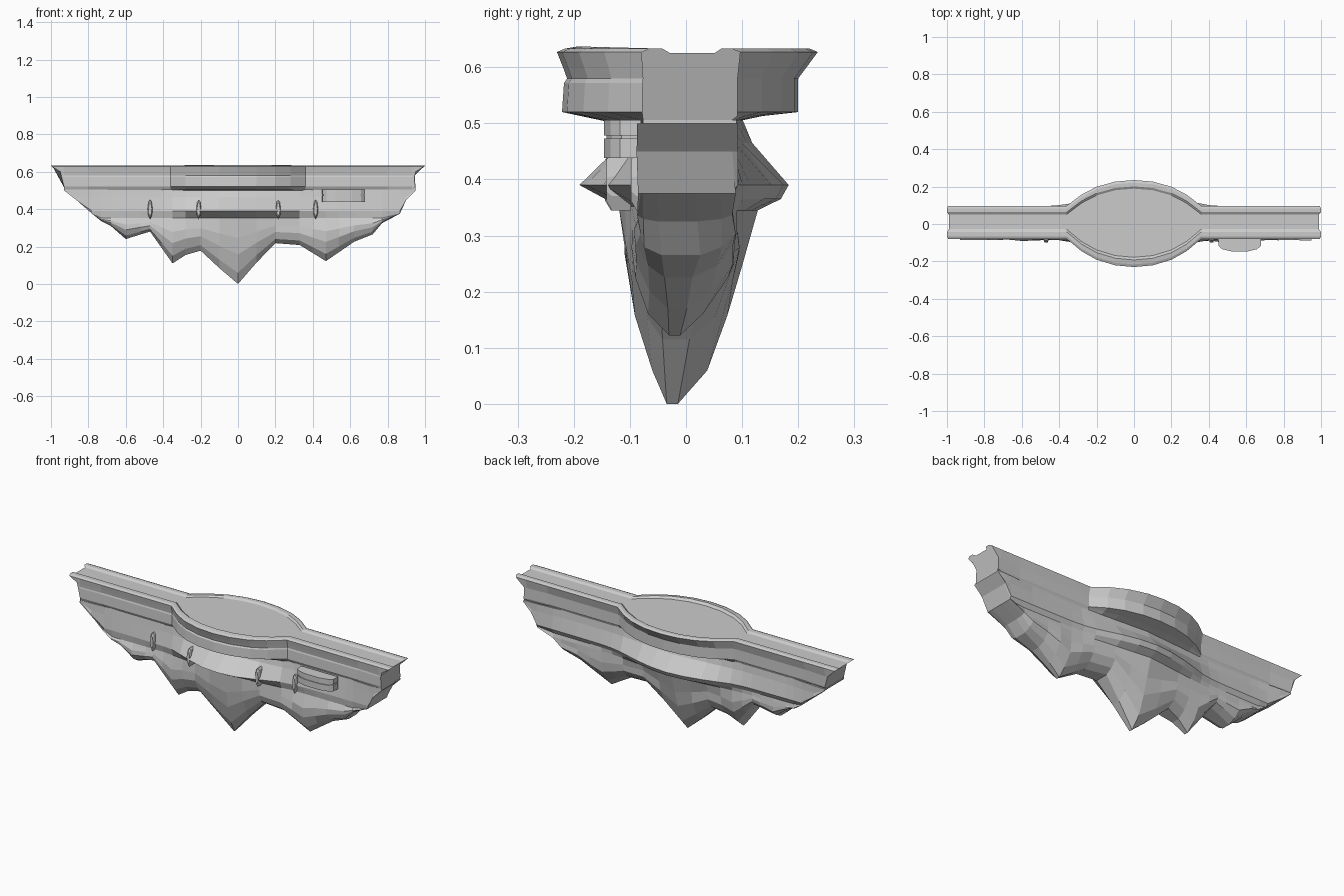
import bpy, bmesh, math, random

if "Cube" in bpy.data.objects:
    bpy.data.objects.remove(bpy.data.objects["Cube"])

random.seed(4)


def interp(table, v):
    """Piecewise linear lookup in a list of (key, value)."""
    if v <= table[0][0]:
        return table[0][1]
    for (a, p), (b, q) in zip(table, table[1:]):
        if v <= b:
            return p + (q - p) * (v - a) / (b - a)
    return table[-1][1]


def make_object(name, bm):
    bmesh.ops.remove_doubles(bm, verts=bm.verts, dist=0.0005)
    bmesh.ops.dissolve_degenerate(bm, edges=bm.edges, dist=0.0005)
    bmesh.ops.recalc_face_normals(bm, faces=bm.faces)
    mesh = bpy.data.meshes.new(name)
    bm.to_mesh(mesh)
    bm.free()
    obj = bpy.data.objects.new(name, mesh)
    bpy.context.collection.objects.link(obj)
    return obj


def loft(name, rings):
    """Join closed rings of points and cap both ends."""
    bm = bmesh.new()
    rows = [[bm.verts.new(p) for p in ring] for ring in rings]
    n = len(rows[0])
    for a, b in zip(rows, rows[1:]):
        for i in range(n):
            j = (i + 1) % n
            bm.faces.new((a[i], a[j], b[j], b[i]))
    bm.faces.new(rows[0])
    bm.faces.new(rows[-1])
    return make_object(name, bm)


# Deck: straight wings with an oval plaza in the middle, raised rim around the floor
BULGE = [(0, 1), (.1, .94), (.2, .74), (.28, .44), (.36, 0)]
LEFT_END = [(.5, .925), (.52, .93), (.6, .95), (.615, .97), (.63, 1)]
RIGHT_END = [(.5, .95), (.56, .94), (.6, .95), (.615, .965), (.63, 1)]


def deck_ring(x):
    k = interp(BULGE, abs(x))
    e = interp([(.8, 1), (.95, 0)], abs(x))     # wall groove fades at the ends
    f, b = .08 + .15 * k, .097 + .138 * k
    fk, bk = .003 + .006 * e + .009 * k, .005 + .008 * e + .022 * k
    section = [(-f, .627), (-f + fk * .6, .6), (-f + fk, .58), (-f + fk * .7, .572),
               (-f + fk * .5, .52), (-.076 + .01 * e - .07 * k, .502), (-.065, .5),
               (.075, .5), (.092 - .012 * e + .057 * k, .513), (b - bk, .52), (b - bk, .58),
               (b, .627), (b - .014, .633), (b - .034, .633), (b - .046, .625),
               (-f + .052, .625), (-f + .038, .633 + .004 * k), (-f + .014, .633)]
    ring = []
    for y, z in section:
        px = x
        if abs(x) == 1:
            px = interp(RIGHT_END, z) if x > 0 else -interp(LEFT_END, z)
        ring.append((px, y, z))
    return ring


half = [.1, .2, .28, .36, .65, .8, .93, 1]
loft("deck", [deck_ring(x) for x in [-x for x in reversed(half)] + [0] + half])

# Rock: underside outline gives the hanging peaks, widths give the waist ledge
BOTTOM = [(-.93, .5), (-.86, .445), (-.78, .375), (-.73, .335), (-.68, .31), (-.6, .24),
          (-.52, .265), (-.47, .28), (-.41, .195), (-.35, .11), (-.28, .155), (-.2, .178),
          (-.1, .085), (0, 0), (.1, .115), (.2, .218), (.33, .208), (.4, .165),
          (.47, .122), (.54, .17), (.62, .225), (.72, .265), (.77, .325), (.865, .375),
          (.9, .45), (.95, .5)]
PEAK = [(-.73, .2), (-.6, .6), (-.47, .15), (-.35, 1), (-.2, .2), (0, 1),
        (.2, .2), (.3, .25), (.47, 1), (.72, .3)]
FRONT = [(0, .19), (.12, .178), (.22, .14), (.36, .088), (.5, .082), (.7, .08)]
BACK = [(0, .183), (.12, .172), (.25, .14), (.36, .105), (.45, .096), (.7, .093)]


def rock_ring(x):
    zb = interp(BOTTOM, x)
    c = max(0, 1 - abs(x) / .4)
    e = interp([(.7, 1), (.88, 0)], abs(x))     # recess above the ledge
    f, b = interp(FRONT, abs(x)), interp(BACK, abs(x))
    p = interp(PEAK, x)
    front = [(-.076 + .01 * e - .03 * c, .506), (-.077 + .006 * e - .042 * c, .465),
             (-f, .39), (-.075 - .045 * c, .352)]
    back = [(.09 - .014 * e + .025 * c, .506), (.09 - .01 * e + .038 * c, .465),
            (b, .39), (b - .014, .365), (.083 + .045 * c, .345)]
    low = max(min(.35 - zb, .35), 0)
    low_front, low_back = [], []
    for t, wf, wb in [(.7, .104, .1), (.45, .09, .075), (.17, .064, .034), (0, .032, -.012)]:
        z = zb + low * t
        soft = (1 - p) * (1 - t)
        j = random.uniform(-.004, .004)
        low_front.append((-min(wf + .02 * soft, .08 + .025 * c + .015 * p) + j, z))
        low_back.append((min(wb + .05 * soft, .085 + .017 * c) + j, z))
    section = front + low_front + (back + low_back)[::-1]
    return [(x, y, max(z, zb)) for y, z in section]


loft("hanging_rock", [rock_ring(x) for x, _ in BOTTOM])


# Balcony on the front right: stacked plates with a recessed gap
def plate(name, z0, z1, scale):
    pts = [(-.115, 0), (-.113, .038), (-.092, .055), (-.045, .066), (.045, .066),
           (.092, .055), (.113, .038), (.115, 0)]
    rings = [[(.565 + x * scale, -.065 - (y + .015) * scale, z) for x, y in pts]
             for z in (z0, z1)]
    return loft(name, rings)


plate("balcony_base", .438, .473, 1)
plate("balcony_gap", .47, .482, .95)
plate("balcony_rail", .478, .506, 1)

# Small upright buttresses along the ledge
for n, (x, y) in enumerate([(-.47, -.084), (-.21, -.13), (.215, -.128), (.415, -.084)]):
    outline = [(0, .45), (.008, .44), (.013, .405), (.011, .37), (0, .345),
               (-.011, .37), (-.013, .405), (-.008, .44)]
    loft(f"buttress_{n + 1}", [[(x + px * s, y + d, .4 + (pz - .4) * s) for px, pz in outline]
                               for d, s in ((.03, 1), (-.004, 1), (-.014, .7))])
